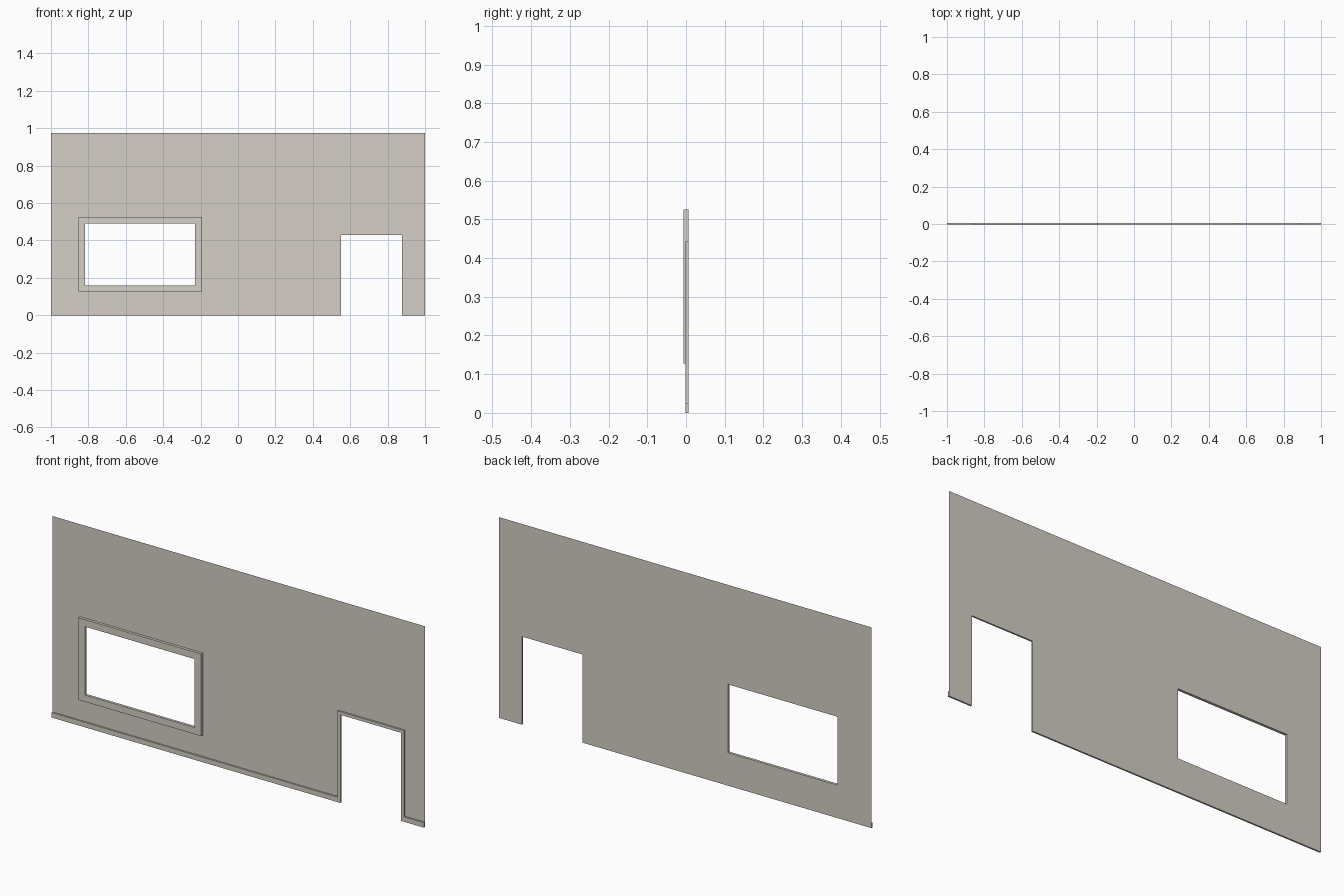
import bpy, bmesh

if "Cube" in bpy.data.objects:
    bpy.data.objects.remove(bpy.data.objects["Cube"])

mat = bpy.data.materials.new("warm grey plaster")
mat.diffuse_color = (0.66, 0.63, 0.57, 1)
mat.use_nodes = True
mat.node_tree.nodes["Principled BSDF"].inputs["Base Color"].default_value = mat.diffuse_color

BACK = 0.0065                                # plane of the wall sheet
WIN_OUT = (-0.853, -0.193, 0.127, 0.526)     # x0, x1, z0, z1
WIN_IN = (-0.818, -0.23, 0.16, 0.492)
DOOR_IN = (0.551, 0.877, 0.0, 0.428)
DOOR_OUT = (0.535, 0.893, 0.0, 0.443)
SKIRT_TOP = 0.024
WALL = (-1.0, 1.0, 0.0, 0.975)
SKIRT = (-1.0, 1.0, 0.0, SKIRT_TOP)


def inside(rect, x, z):
    return rect[0] < x < rect[1] and rect[2] < z < rect[3]


def panel(name, solids, holes, front, depth=0):
    """Union of rectangles minus holes, facing -y, with rims going back by depth."""
    rects = solids + holes
    xs = sorted({v for r in rects for v in r[:2]})
    zs = sorted({v for r in rects for v in r[2:]})
    bm = bmesh.new()
    for x0, x1 in zip(xs, xs[1:]):
        for z0, z1 in zip(zs, zs[1:]):
            c = ((x0 + x1) / 2, (z0 + z1) / 2)
            if any(inside(r, *c) for r in solids) and not any(inside(r, *c) for r in holes):
                bm.faces.new([bm.verts.new((x, front, z))
                              for x, z in ((x0, z0), (x1, z0), (x1, z1), (x0, z1))])
    bmesh.ops.remove_doubles(bm, verts=bm.verts[:], dist=1e-5)
    if depth:
        rim = [e for e in bm.edges if e.is_boundary]
        new = bmesh.ops.extrude_edge_only(bm, edges=rim)["geom"]
        moved = [v for v in new if isinstance(v, bmesh.types.BMVert)]
        bmesh.ops.translate(bm, verts=moved, vec=(0, depth, 0))
        bmesh.ops.recalc_face_normals(bm, faces=bm.faces[:])
    # make sure the front looks towards -y
    bm.normal_update()
    if any(f.normal.y > 0.5 for f in bm.faces):
        bmesh.ops.reverse_faces(bm, faces=bm.faces[:])
    me = bpy.data.meshes.new(name)
    bm.to_mesh(me)
    bm.free()
    me.materials.append(mat)
    ob = bpy.data.objects.new(name, me)
    bpy.context.collection.objects.link(ob)
    return ob


# thin wall sheet with window and door openings
panel("wall", [WALL], [WIN_IN, DOOR_IN], BACK)

# raised window frame
panel("window_frame", [WIN_OUT], [WIN_IN], -0.0065, 0.013)

# skirting board running into the door surround
panel("skirting_and_door_trim", [SKIRT, DOOR_OUT], [DOOR_IN], -0.0015, 0.008)
